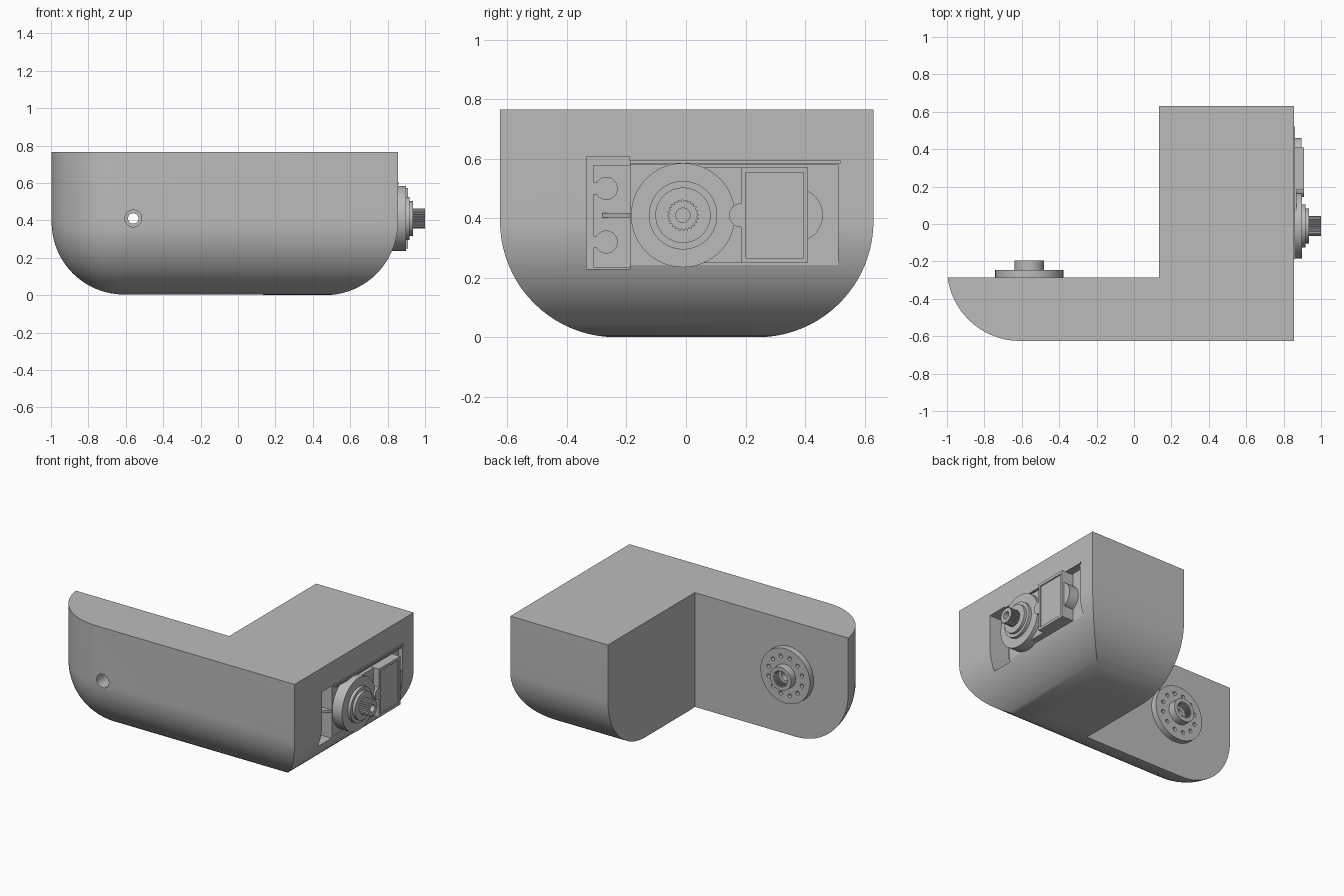
import bpy, bmesh
from math import sin, cos, pi

if "Cube" in bpy.data.objects:
    bpy.data.objects.remove(bpy.data.objects["Cube"])

grey = bpy.data.materials.new("plain grey")
grey.use_nodes = True
grey.diffuse_color = (0.5, 0.5, 0.5, 1)
grey.node_tree.nodes["Principled BSDF"].inputs["Base Color"].default_value = (0.5, 0.5, 0.5, 1)


def finish(name, bm):
    bmesh.ops.recalc_face_normals(bm, faces=bm.faces)
    mesh = bpy.data.meshes.new(name)
    bm.to_mesh(mesh)
    bm.free()
    mesh.materials.append(grey)
    ob = bpy.data.objects.new(name, mesh)
    bpy.context.collection.objects.link(ob)
    return ob


def prism(name, pts, axis, lo, hi):
    """Extrude a (y, z) outline along x, or an (x, z) outline along y."""
    bm = bmesh.new()
    place = (lambda u, v, d: (d, u, v)) if axis == "x" else (lambda u, v, d: (u, d, v))
    base = bm.faces.new([bm.verts.new(place(u, v, lo)) for u, v in pts])
    ext = bmesh.ops.extrude_face_region(bm, geom=[base])
    for v in ext["geom"]:
        if isinstance(v, bmesh.types.BMVert):
            v.co["xyz".index(axis)] = hi
    return finish(name, bm)


def circle(u, v, r, n=64, start=0.0, sweep=2 * pi):
    return [(u + r * cos(start + sweep * i / n), v + r * sin(start + sweep * i / n)) for i in range(n)]


def spline(u, v, r_out, r_in, teeth=24):
    pts = []
    for i in range(teeth * 4):
        r = r_out if i % 4 < 2 else r_in
        a = 2 * pi * i / (teeth * 4)
        pts.append((u + r * cos(a), v + r * sin(a)))
    return pts


def rect(u0, u1, v0, v1):
    return [(u0, v0), (u1, v0), (u1, v1), (u0, v1)]


def cut(ob, cutters):
    for c in cutters:
        c.hide_render = True
        mod = ob.modifiers.new("cut", "BOOLEAN")
        mod.operation = "DIFFERENCE"
        mod.solver = "EXACT"
        mod.object = c
    bpy.context.view_layer.update()
    mesh = bpy.data.meshes.new_from_object(ob.evaluated_get(bpy.context.evaluated_depsgraph_get()))
    ob.modifiers.clear()
    ob.data = mesh
    for c in cutters:
        bpy.data.objects.remove(c)


# Housing: block with large fillets, notched into an L
X0, X1, Y0, Y1, TOP, FILLET = -1.0, 0.855, -0.625, 0.63, 0.765, 0.39
bm = bmesh.new()
bmesh.ops.create_cube(bm, size=1)
for v in bm.verts:
    v.co = (X1 if v.co.x > 0 else X0, Y1 if v.co.y > 0 else Y0, TOP if v.co.z > 0 else 0)


def rounded(e):
    a, b = (v.co for v in e.verts)
    along_bottom = a.z == 0 and b.z == 0 and not (a.x == X1 and b.x == X1)
    left_upright = a.x == X0 and b.x == X0 and a.y == b.y
    return along_bottom or left_upright


bmesh.ops.bevel(bm, geom=[e for e in bm.edges if rounded(e)], offset=FILLET,
                segments=20, profile=0.5, affect="EDGES")
housing = finish("housing", bm)

CY, CZ = -0.01, 0.41      # output shaft centre
HX, HZ = -0.56, 0.41      # horn centre
ARM = -0.285              # back face of the arm
cut(housing, [
    prism("notch", rect(-2, 0.135, -1, 2), "y", ARM, 2),
    prism("deep_pocket", rect(-0.335, -0.188, 0.23, 0.605), "x", 0.6, 1),
    prism("shallow_pocket", rect(-0.2, 0.51, 0.243, 0.578), "x", 0.825, 1),
    prism("slit", rect(-0.2, 0.52, 0.586, 0.592), "x", 0.8, 1),
    prism("screw_access", circle(HX, HZ, 0.045), "y", -1, 0),
])

# Servo mounting ear with two open keyholes and a rib
ear = prism("mounting_ear", rect(-0.31, -0.186, 0.235, 0.578), "x", 0.69, 0.73)
cutters = []
for z in (CZ - 0.09, CZ + 0.09):
    cutters.append(prism("hole", circle(-0.268, z, 0.037, 32), "x", 0.5, 1))
    cutters.append(prism("slot", rect(-0.4, -0.268, z - 0.018, z + 0.018), "x", 0.5, 1))
cut(ear, cutters)
rib = prism("ear_rib", [(0.72, CZ - 0.008), (0.82, CZ - 0.008), (0.82, CZ + 0.008), (0.72, CZ + 0.008)],
            "y", -0.28, -0.186)
for v in rib.data.vertices:
    if v.co.y < -0.2 and v.co.x > 0.8:
        v.co.x = 0.735

# Servo case
lip = prism("case_lip", rect(-0.19, 0.52, 0.592, 0.603), "x", 0.84, 0.86)
case_top = prism("case_top", rect(CY, 0.41, 0.25, 0.57), "x", 0.82, 0.87)
gear_cover = prism("gear_cover", circle(CY, CZ, 0.175), "x", 0.82, 0.897)
collar = prism("shaft_collar", circle(CY, CZ, 0.115), "x", 0.89, 0.917)
bearing = prism("shaft_bearing", circle(CY, CZ, 0.093), "x", 0.91, 0.935)
shaft = prism("output_shaft", spline(CY, CZ, 0.053, 0.047), "x", 0.93, 1.0)
cut(shaft, [prism("shaft_bore", circle(CY, CZ, 0.024, 32), "x", 0.95, 1.1)])

# Raised motor cover with framed panel, front tab and rear bump
cover = prism("motor_cover", rect(0.185, 0.41, 0.25, 0.572), "x", 0.82, 0.91)
cut(cover, [prism("panel", rect(0.202, 0.395, 0.267, 0.553), "x", 0.902, 1)])
tab = prism("cover_tab", circle(0.185, CZ, 0.04, 32, pi / 2, pi * 32 / 31), "x", 0.82, 0.91)
bump = prism("rear_bump", circle(0.37, CZ, 0.09, 48), "x", 0.82, 0.895)

# Horn disc with a ring of screw holes and a splined hub
disc = prism("horn_disc", circle(HX, HZ, 0.182), "y", ARM - 0.002, -0.245)
ring = [prism("ring_hole", circle(HX + 0.128 * cos(a), HZ + 0.128 * sin(a), 0.013, 16), "y", -0.27, 0)
        for a in (2 * pi * (i + 0.5) / 12 for i in range(12))]
cut(disc, ring + [prism("screw", circle(HX, HZ, 0.028, 32), "y", -0.5, 0)])
hub = prism("horn_hub", circle(HX, HZ, 0.078), "y", -0.25, -0.195)
cut(hub, [prism("hub_bore", spline(HX, HZ, 0.054, 0.047), "y", -0.3, 0)])

# Smooth curved faces, keep hard edges
bpy.ops.object.select_all(action="DESELECT")
parts = [housing, ear, rib, lip, case_top, gear_cover, collar, bearing, shaft, cover, tab, bump, disc, hub]
for ob in parts:
    ob.select_set(True)
bpy.context.view_layer.objects.active = housing
bpy.ops.object.shade_smooth_by_angle(angle=pi / 6)
